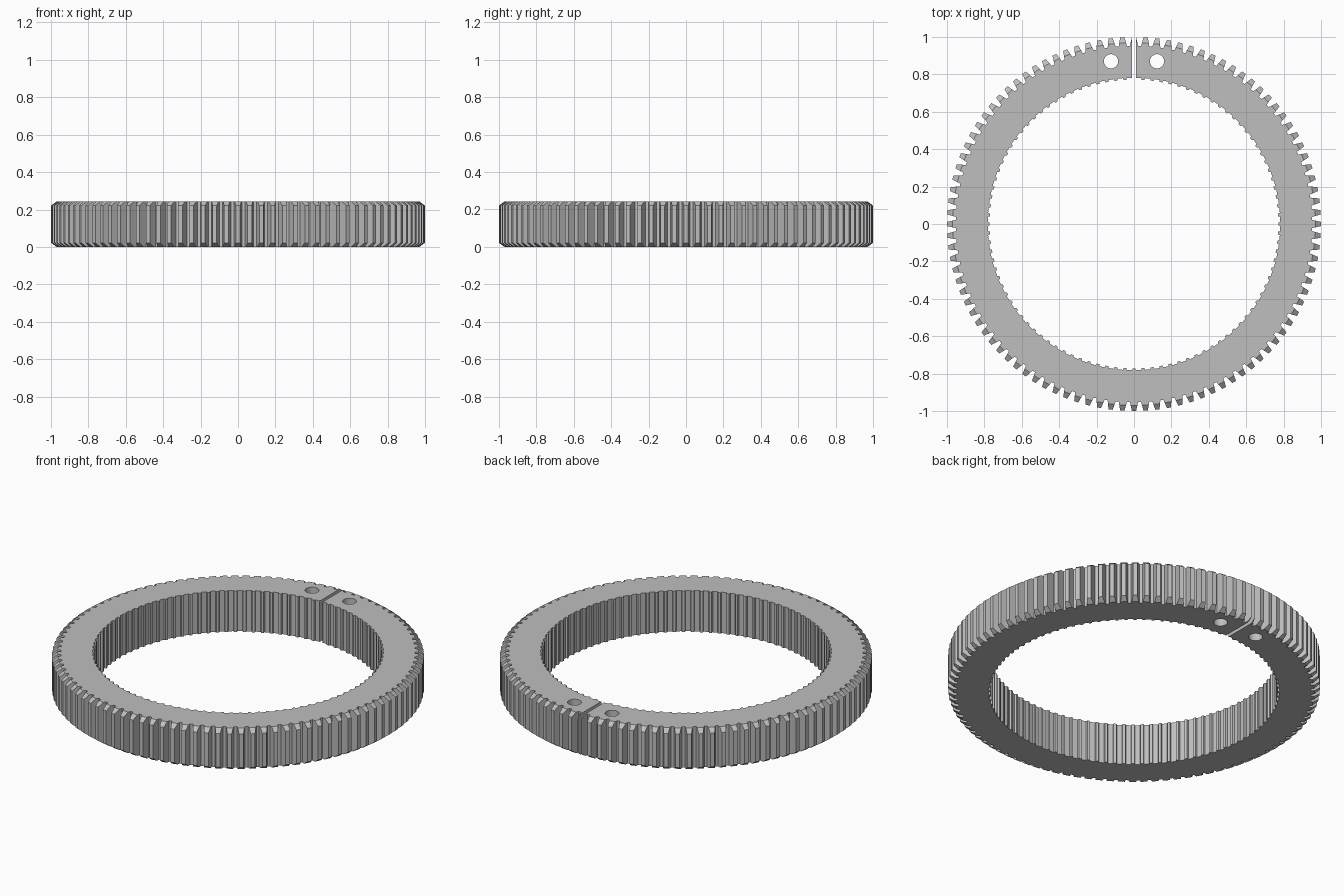
import bpy, bmesh
from math import pi, sin, cos

if "Cube" in bpy.data.objects:
    bpy.data.objects.remove(bpy.data.objects["Cube"], do_unlink=True)

TEETH = 100
HEIGHT = 0.243
CHAMFER = 0.022
PITCH = 2 * pi / TEETH

# One tooth as (angle, radius): root, flank, tip, tip, flank, root
TOOTH = [(-0.023, 0.953), (-0.0185, 0.97), (-0.0115, 1.0)]
TOOTH += [(-a, r) for a, r in reversed(TOOTH)]
# On the end faces the tip collapses onto the flank, giving the chamfer
CUT_TOOTH = [TOOTH[i] for i in (0, 1, 1, 4, 4, 5)]
# Shallow serration on the bore
SERRATION = [(-0.022, 0.782), (-0.014, 0.782), (-0.009, 0.772)]
SERRATION += [(-a, r) for a, r in reversed(SERRATION)]


def ring(bm, profile, z):
    """Repeat a tooth profile around the axis at height z."""
    verts = []
    for i in range(TEETH):
        for a, r in profile:
            t = i * PITCH + a
            verts.append(bm.verts.new((r * cos(t), r * sin(t), z)))
    return verts


def bridge(bm, a, b):
    for i in range(len(a)):
        j = (i + 1) % len(a)
        bm.faces.new((a[i], a[j], b[j], b[i]))


# Toothed ring body: closed loop of sections, outside going up, bore coming down
bm = bmesh.new()
loops = [ring(bm, CUT_TOOTH, 0),
         ring(bm, TOOTH, CHAMFER),
         ring(bm, TOOTH, HEIGHT - CHAMFER),
         ring(bm, CUT_TOOTH, HEIGHT),
         ring(bm, SERRATION, HEIGHT),
         ring(bm, SERRATION, 0)]
for k, loop in enumerate(loops):
    bridge(bm, loop, loops[(k + 1) % len(loops)])
bmesh.ops.remove_doubles(bm, verts=bm.verts, dist=0.0001)
bmesh.ops.recalc_face_normals(bm, faces=bm.faces)
mesh = bpy.data.meshes.new("gear_ring")
bm.to_mesh(mesh)
bm.free()
gear = bpy.data.objects.new("gear_ring", mesh)
bpy.context.collection.objects.link(gear)

grey = bpy.data.materials.new("plain grey")
grey.use_nodes = True
colour = (0.52, 0.52, 0.52, 1)
grey.diffuse_color = colour
grey.node_tree.nodes["Principled BSDF"].inputs["Base Color"].default_value = colour
mesh.materials.append(grey)


def cut(cutter):
    """Subtract a cutter from the ring, then discard it."""
    cutter.hide_render = True
    mod = gear.modifiers.new("cut", 'BOOLEAN')
    mod.operation = 'DIFFERENCE'
    mod.solver = 'EXACT'
    mod.object = cutter
    bpy.context.view_layer.objects.active = gear
    bpy.ops.object.modifier_apply(modifier=mod.name)
    bpy.data.objects.remove(cutter, do_unlink=True)


# Split through the back of the ring
bpy.ops.mesh.primitive_cube_add(size=1, location=(0, 0.9, HEIGHT / 2))
slot = bpy.context.object
slot.name = "slot_cutter"
slot.scale = (0.02, 0.4, 1)
cut(slot)

# Round hole on either side of the split
for side in (-1, 1):
    bpy.ops.mesh.primitive_cylinder_add(vertices=32, radius=0.038, depth=1,
                                        location=(side * 0.123, 0.87, HEIGHT / 2))
    hole = bpy.context.object
    hole.name = "hole_cutter"
    cut(hole)
